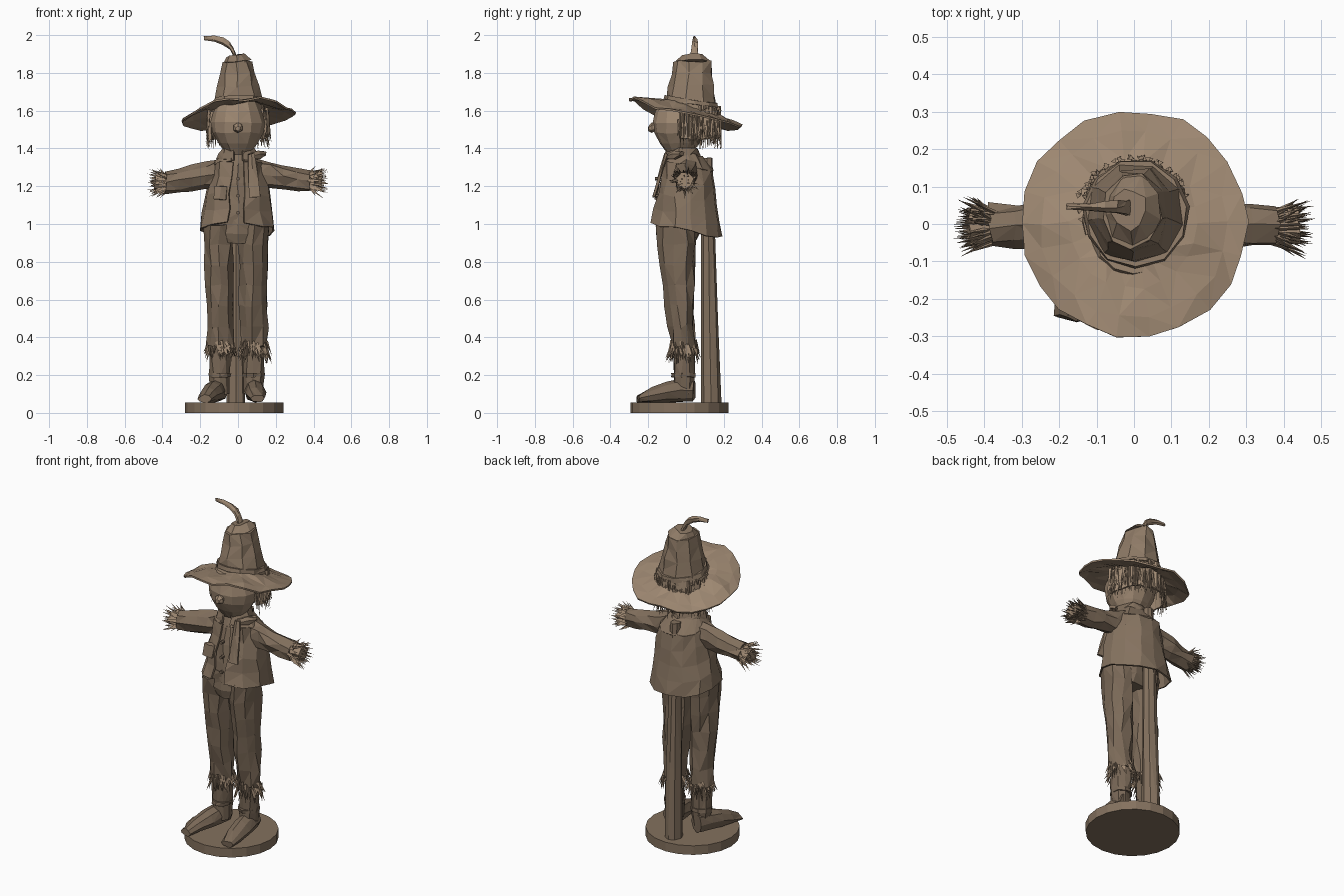
import bpy
import bmesh
import random
from math import sin, cos, pi
from mathutils import Vector

random.seed(7)
if "Cube" in bpy.data.objects:
    bpy.data.objects.remove(bpy.data.objects["Cube"])

X, Y, Z = Vector((1, 0, 0)), Vector((0, 1, 0)), Vector((0, 0, 1))
between = random.uniform


def material(name, brightness):
    """Every colour is the same warm brown at a different brightness."""
    colour = (brightness, brightness * 0.72, brightness * 0.49, 1)
    mat = bpy.data.materials.new(name)
    mat.use_nodes = True
    mat.diffuse_color = colour
    mat.node_tree.nodes["Principled BSDF"].inputs["Base Color"].default_value = colour
    return mat


hat_felt = material("hat felt", 0.34)
crown_felt = material("hat crown", 0.27)
sackcloth = material("sackcloth", 0.33)
straw = material("straw", 0.35)
vest_cloth = material("vest cloth", 0.24)
shirt_cloth = material("shirt cloth", 0.22)
trouser_cloth = material("trouser cloth", 0.2)
leather = material("boot leather", 0.19)
wood = material("wood", 0.23)


def finish(name, bm, mat):
    bmesh.ops.recalc_face_normals(bm, faces=bm.faces)
    mesh = bpy.data.meshes.new(name)
    bm.to_mesh(mesh)
    bm.free()
    mesh.materials.append(mat)
    ob = bpy.data.objects.new(name, mesh)
    bpy.context.scene.collection.objects.link(ob)
    return ob


def jitter(amount):
    return Vector([between(-amount, amount) for axis in range(3)])


def tube(name, mat, start, end, size, end_size, sides=9, steps=3,
         bulge=0, bend=Vector(), rough=0.006, tilt=0, gap=0):
    """Crumpled tapering tube; a gap leaves it open along the front."""
    start, end = Vector(start), Vector(end)
    size, end_size = Vector(size), Vector(end_size)
    axis = (end - start).normalized()
    v = Y if abs(axis.z) > 0.6 else Z
    u = v.cross(axis).normalized()
    bm = bmesh.new()
    rows = []
    spans = sides - 1 if gap else sides
    for step in range(steps + 1):
        t = step / steps
        swell = sin(pi * t)
        centre = start.lerp(end, t) + bend * swell
        radius = size.lerp(end_size, t)
        row = []
        for i in range(sides):
            angle = (gap - pi) / 2 + (2 * pi - gap) * i / spans
            p = centre + u * (radius.x + bulge * swell) * cos(angle)
            p += v * (radius.y + bulge * swell) * sin(angle)
            p.z += tilt * (p.y - centre.y)
            row.append(bm.verts.new(p + jitter(rough)))
        rows.append(row)
    for low, high in zip(rows, rows[1:]):
        for i in range(spans):
            j = (i + 1) % sides
            quad = bm.faces.new((low[i], low[j], high[j], high[i]))
            if rough:
                # Irregular triangles give the crumpled facets
                corner = random.choice((0, 1))
                bmesh.utils.face_split(quad, quad.verts[corner], quad.verts[corner + 2])
    if not gap:
        bm.faces.new(rows[0])
        bm.faces.new(rows[-1])
    return finish(name, bm, mat)


def straws(name, strands, width=0.009):
    """Bundle of pointed three-sided straws, each from a root to a tip."""
    bm = bmesh.new()
    for root, tip in strands:
        length = (tip - root).length
        turn = (tip - root).to_track_quat("Z", "Y").to_matrix().to_4x4()
        turn.translation = (root + tip) / 2
        bmesh.ops.create_cone(bm, cap_ends=True, segments=3, radius1=width,
                              radius2=0, depth=length, matrix=turn)
    return finish(name, bm, straw)


def thicken(ob, amount=0.01):
    mod = ob.modifiers.new("thickness", "SOLIDIFY")
    mod.thickness = amount
    mod.offset = 0


def around(radius, angle, height):
    return Vector((radius * cos(angle), radius * sin(angle), height))


# Round stand and the post behind the figure
tube("base", wood, (-0.02, -0.035, 0), (-0.02, -0.035, 0.055), (0.26, 0.26), (0.26, 0.26),
     sides=20, steps=1, rough=0)
tube("post", wood, (-0.01, 0.135, 0.05), (-0.01, 0.11, 1.35), (0.05, 0.054), (0.03, 0.03),
     sides=8, rough=0.003)

# Legs, boots and straw ankle fringes
for side, label in ((1, "left"), (-1, "right")):
    ankle = Vector((side * 0.09 - 0.007, -0.012, 0))
    tube(label + "_trouser_leg", trouser_cloth, ankle + Vector((0, -0.035, 1)), ankle + Z * 0.35,
         (0.08, 0.105), (0.07, 0.06), steps=6, bend=Y * -0.01, rough=0.01)
    tube(label + "_boot_shaft", leather, ankle + Z * 0.1, ankle + Z * 0.37,
         (0.05, 0.055), (0.06, 0.06))
    tube(label + "_boot_cuff", leather, ankle + Z * 0.19, ankle + Z * 0.21,
         (0.06, 0.065), (0.06, 0.065), steps=1, rough=0.003)
    toe_out = 0.08 if side < 0 else 0.02
    tube(label + "_boot_foot", leather, ankle + Vector((0, 0.05, 0.12)),
         ankle + Vector((side * toe_out, -0.24, 0.075)), (0.045, 0.06), (0.035, 0.02),
         sides=8, steps=4, bulge=0.015, bend=Z * 0.012, rough=0.004)
    fringe = []
    for strand in range(70):
        angle, top = between(0, 2 * pi), between(0.34, 0.385)
        root = ankle + around(between(0.05, 0.07), angle, top)
        tip = ankle + around(between(0.07, 0.1), angle + 0.15, top - between(0.04, 0.09))
        fringe.append((root, tip))
    straws(label + "_ankle_straw", fringe)

# Hips, shirt and open vest
tube("trouser_seat", trouser_cloth, (-0.005, -0.045, 0.9), (-0.005, -0.03, 1.05),
     (0.13, 0.1), (0.15, 0.12), bulge=0.01)
tube("shirt", shirt_cloth, (0, -0.015, 1), (0, -0.01, 1.32), (0.15, 0.14), (0.12, 0.1), bulge=0.01)
tube("neck", shirt_cloth, (0, -0.01, 1.31), (0, -0.02, 1.4), (0.12, 0.1), (0.06, 0.06), steps=1)
thicken(tube("vest", vest_cloth, (-0.005, 0.005, 0.965), (0, 0.01, 1.31), (0.2, 0.185),
             (0.14, 0.13), sides=13, steps=4, rough=0.009, tilt=-0.2, gap=0.45))
thicken(tube("vest_yoke", vest_cloth, (0, 0.01, 1.3), (0, 0, 1.375), (0.14, 0.13), (0.08, 0.08),
             sides=13, steps=1, tilt=-0.2, gap=0.45))

# Collar, neckerchief, pocket and buttons
thicken(tube("collar", shirt_cloth, (0, -0.02, 1.34), (0, -0.02, 1.4), (0.11, 0.1), (0.08, 0.08),
             sides=11, steps=2, gap=0.5))
tube("scarf_knot", vest_cloth, (0.06, -0.09, 1.36), (0.14, -0.02, 1.37), (0.02, 0.015), (0.02, 0.015),
     sides=7, steps=2, bulge=0.01)
tube("scarf_end", vest_cloth, (0.07, -0.105, 1.37), (0.09, -0.17, 1.14), (0.02, 0.012), (0.035, 0.01),
     sides=6, rough=0.004)
tube("pocket", vest_cloth, (-0.095, -0.15, 1.13), (-0.09, -0.14, 1.2), (0.036, 0.014), (0.036, 0.014),
     sides=6, steps=1, rough=0.004)
for row in range(3):
    spot = Vector((0, -0.14, 1.06 + row * 0.09))
    tube("button", leather, spot, spot - Y * 0.025, (0.01, 0.01), (0.01, 0.01),
         sides=6, steps=1, rough=0)

# Arms with straw hands
for side, label in ((1, "left"), (-1, "right")):
    outward = X * side
    wrist = outward * 0.35 + Vector((0, -0.005, 1.222 + side * 0.006))
    tube(label + "_sleeve", shirt_cloth, outward * 0.1 + Z * 1.27, wrist + outward * 0.035,
         (0.065, 0.078), (0.056, 0.054), sides=8, steps=4, rough=0.008)
    tube(label + "_hand_core", straw, wrist, wrist + outward * 0.09, (0.035, 0.035), (0.045, 0.045),
         sides=7, steps=2)
    hand = []
    for strand in range(130):
        angle, inner, flare = between(0, 2 * pi), between(0.01, 0.045), between(0, 0.055)
        ray = Y * cos(angle) + Z * sin(angle)
        root = wrist + outward * between(0.01, 0.04) + ray * inner
        reach = between(0.06, 0.14 - flare / 3)
        hand.append((root, wrist + outward * reach + ray * (inner + flare)))
    straws(label + "_hand_straw", hand)

# Head and nose
tube("head", sackcloth, (0, -0.035, 1.37), (0, -0.035, 1.65), (0.06, 0.06), (0.1, 0.1),
     sides=12, steps=5, bulge=0.062, rough=0.003)
tube("nose", sackcloth, (0, -0.16, 1.515), (0, -0.2, 1.505), (0.022, 0.022), (0.012, 0.012),
     sides=6, steps=2, bulge=0.01, rough=0.002)

# Hair hanging round the sides and back
thicken(tube("hair_mass", straw, (0, 0.02, 1.63), (0, 0.025, 1.45), (0.13, 0.14), (0.15, 0.15),
             sides=16, steps=2, gap=2.5))
hair = []
for strand in range(190):
    angle = between(-0.4, pi + 0.4)
    root = Y * 0.02 + around(between(0.135, 0.16), angle, between(1.53, 1.63))
    tip = Y * 0.02 + around(between(0.145, 0.18), angle + between(-0.1, 0.1), between(1.39, 1.46))
    hair.append((root, tip))
straws("hair_straw", hair)

# Floppy brim: a disc that dips at the sides and back
bm = bmesh.new()
rings = [[bm.verts.new(around(radius, 2 * pi * i / 22, 0) + jitter(0.007)) for i in range(22)]
         for radius in (0.11, 0.17, 0.25, 0.302)]
for inner, outer in zip(rings, rings[1:]):
    for i, vert in enumerate(inner):
        bm.faces.new((inner[i - 1], vert, outer[i], outer[i - 1]))
for vert in bm.verts:
    x, y, z = vert.co
    vert.co.z += 1.635 - 0.1 * y - 0.75 * x * x + 0.07 * x - 0.3 * max(y, 0) + 0.01 * sin(24 * x + 9 * y)
bmesh.ops.triangulate(bm, faces=bm.faces)
thicken(finish("hat_brim", bm, hat_felt))

# Crown, band and curled tip
tube("hat_crown", crown_felt, (0.005, 0.025, 1.6), (-0.005, 0.035, 1.86), (0.145, 0.145),
     (0.08, 0.1), steps=4)
tube("hat_top", crown_felt, (-0.005, 0.035, 1.855), (-0.012, 0.04, 1.892), (0.08, 0.1),
     (0.045, 0.055), steps=1)
tube("hat_band", crown_felt, (0.005, 0.026, 1.635), (0.005, 0.028, 1.66), (0.143, 0.147),
     (0.136, 0.143), sides=11, steps=1, rough=0.003, tilt=-0.15)
tube("hat_tip", hat_felt, (-0.01, 0.045, 1.87), (-0.18, 0.045, 1.985), (0.026, 0.028),
     (0.008, 0.012), sides=6, steps=5, bend=Vector((0.035, 0, 0.03)), rough=0.003)
